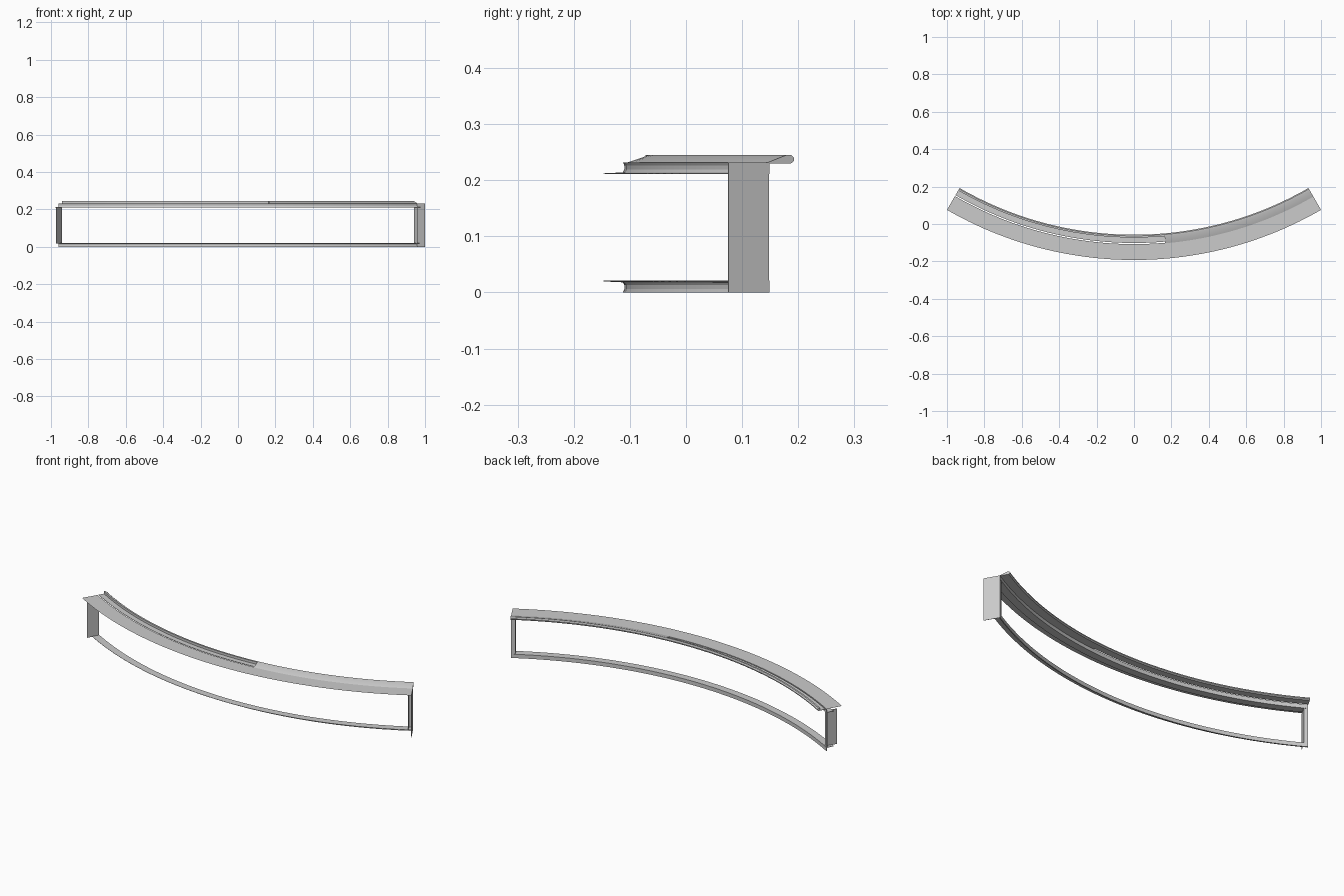
import bpy, bmesh
from math import sin, cos, radians

if "Cube" in bpy.data.objects:
    bpy.data.objects.remove(bpy.data.objects["Cube"])

YC = 1.8076          # centre of the arc in y
TOP = 0.232          # height of the frame


def polar(r, a, z):
    return (r * sin(radians(a)), YC - r * cos(radians(a)), z)


def finish(bm, name, closed):
    if closed:
        bmesh.ops.recalc_face_normals(bm, faces=bm.faces)
    me = bpy.data.meshes.new(name)
    bm.to_mesh(me)
    bm.free()
    ob = bpy.data.objects.new(name, me)
    bpy.context.collection.objects.link(ob)
    bpy.ops.object.select_all(action='DESELECT')
    bpy.context.view_layer.objects.active = ob
    ob.select_set(True)
    bpy.ops.object.shade_smooth_by_angle(angle=radians(20))
    return ob


def arc_sweep(name, profile, a0=-30, a1=30, closed=True):
    """Sweep a (radius, z) profile along the arc."""
    bm = bmesh.new()
    n = max(4, int((a1 - a0) * 0.8))
    rows = [[bm.verts.new(polar(r, a0 + (a1 - a0) * i / n, z)) for r, z in profile]
            for i in range(n + 1)]
    count = len(profile) if closed else len(profile) - 1
    for p, q in zip(rows, rows[1:]):
        for j in range(count):
            k = (j + 1) % len(profile)
            bm.faces.new((p[j], q[j], q[k], p[k]))
    if closed:
        bm.faces.new(rows[0])
        bm.faces.new(rows[-1])
    return finish(bm, name, closed)


def jamb(name, profile, z0, z1):
    """Extrude a (radius, angle) profile upwards."""
    bm = bmesh.new()
    lo = [bm.verts.new(polar(r, a, z0)) for r, a in profile]
    hi = [bm.verts.new(polar(r, a, z1)) for r, a in profile]
    for j in range(len(lo)):
        k = (j + 1) % len(lo)
        bm.faces.new((lo[j], lo[k], hi[k], hi[j]))
    bm.faces.new(lo)
    bm.faces.new(hi)
    return finish(bm, name, True)


# Sill and head: slim coved web with a thin lip reaching forward
rail = [(1.920, 0), (1.9175, 0.006), (1.9175, 0.013), (1.920, 0.018), (1.955, 0.0197),
        (1.955, 0.021), (1.915, 0.021), (1.915, 0)]
arc_sweep("sill", rail)
arc_sweep("head", [(r, TOP - z) for r, z in rail])

# Jambs closing both ends of the opening, with inner lips
for side, name, lip in ((-1, "left", 1.982), (1, "right", 1.955)):
    jamb(name + "_jamb", [(1.920, side * 29.98), (1.920, side * 29.46), (lip, side * 29.42),
                          (lip, side * 29.38), (1.916, side * 29.38), (1.916, side * 29.98)],
         0.019, TOP - 0.019)

# Flat end plate standing forward on the right
jamb("right_end_plate", [(1.916, 30), (2.0, 30), (2.0, 29.97), (1.916, 29.97)], 0, TOP)

# Thin roof sheet overhanging the front
arc_sweep("roof_sheet", [(1.915, TOP), (2.0, TOP)], closed=False)

# Back coping: open ledge behind a thin gap on the left, sloped cap on the right
back = [(1.880, 0.245), (1.871, 0.245), (1.865, 0.240), (1.865, 0.235), (1.871, 0.230)]
arc_sweep("left_coping", [(1.909, TOP), (1.880, TOP)] + back + [(1.909, 0.230)], -30, 5)
arc_sweep("right_coping", [(1.918, TOP)] + back + [(1.918, 0.230)], 5, 30)
